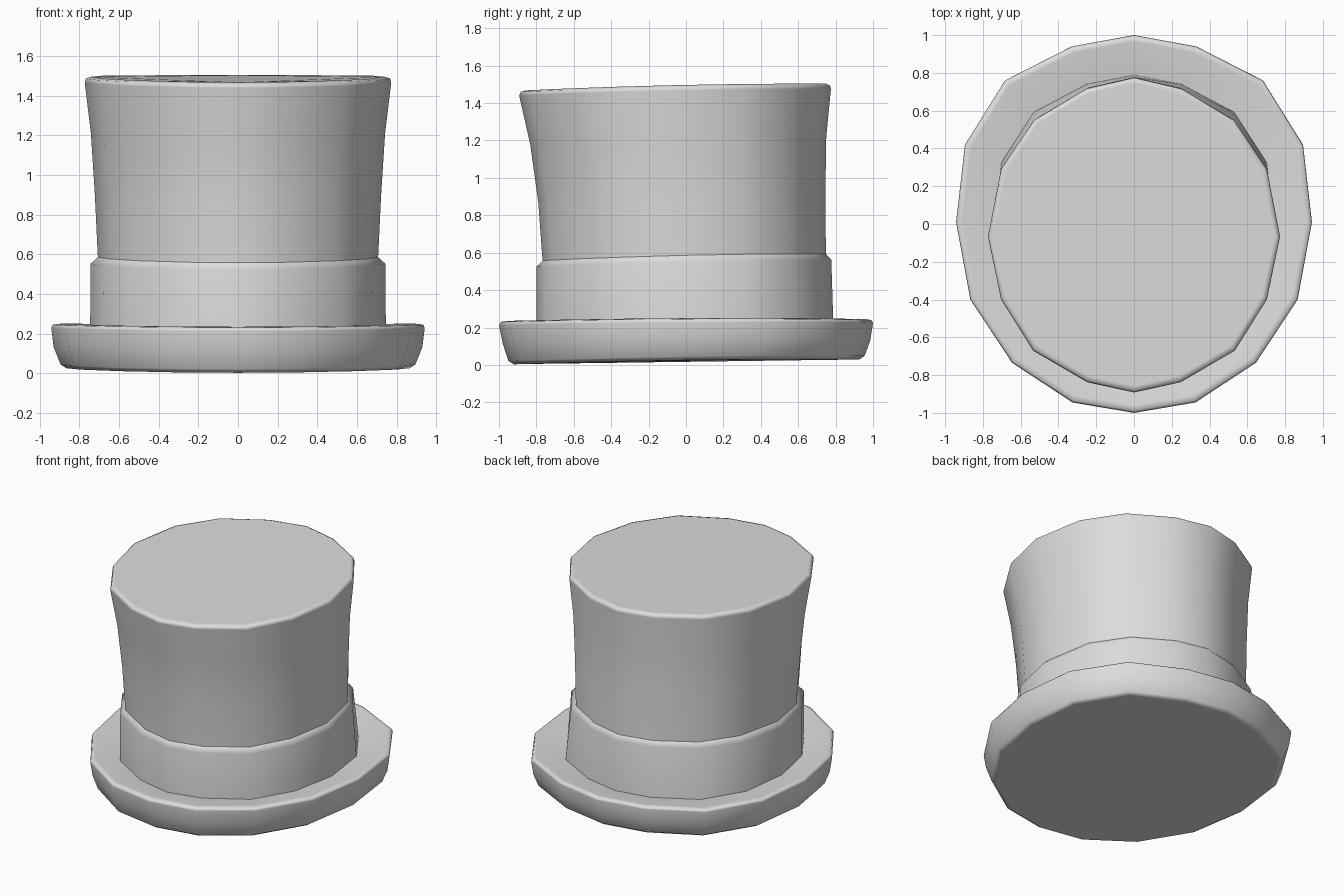
import bpy, bmesh, math

cube = bpy.data.objects.get("Cube")
if cube:
    bpy.data.objects.remove(cube, do_unlink=True)

# One pale grey felt for the whole hat
felt = bpy.data.materials.new("pale grey felt")
felt.use_nodes = True
felt.diffuse_color = (0.72, 0.72, 0.72, 1)
felt.node_tree.nodes["Principled BSDF"].inputs["Base Color"].default_value = (0.72, 0.72, 0.72, 1)

# Left halves of the unit outlines, back to front
BRIM = [(0, 1), (.35, .94), (.725, .76), (.95, .42), (1, .01),
        (.92, -.4), (.685, -.735), (.345, -.945), (0, -1)]
CROWN = [(0, 1), (.325, .93), (.685, .73), (.91, .42), (1, -.01),
         (.91, -.41), (.69, -.735), (.32, -.935), (0, -1)]
# The foot of the band is fuller at the back
FOOT = [(0, 1), (.335, .94), (.712, .752), (.94, .42)] + CROWN[4:]

# Rings where two parts meet: outline, half width, front y, back y, front z, back z
BAND_FOOT = (FOOT, .746, -.8, .788, .207, .212)
BAND_TOP = (CROWN, .707, -.767, .748, .558, .594)


def loft(name, rings, bottom=False, top=False):
    """Skin a stack of rings, with optional end caps."""
    bm = bmesh.new()
    loops = []
    for half, width, front, back, z_front, z_back in rings:
        loop = []
        for x, y in half + [(-x, y) for x, y in half[-2:0:-1]]:
            t = (y + 1) / 2
            curl = 0.01 * x * x      # sides lift a little
            loop.append(bm.verts.new((x * width, front + (back - front) * t,
                                      z_front + (z_back - z_front) * t + curl)))
        loops.append(loop)
    n = len(loops[0])
    for low, high in zip(loops, loops[1:]):
        for i in range(n):
            j = (i + 1) % n
            bm.faces.new((low[j], low[i], high[i], high[j]))
    if bottom:
        bm.faces.new(loops[0])
    if top:
        bm.faces.new(loops[-1][::-1])
    mesh = bpy.data.meshes.new(name)
    bm.to_mesh(mesh)
    bm.free()
    mesh.materials.append(felt)
    obj = bpy.data.objects.new(name, mesh)
    bpy.context.collection.objects.link(obj)
    bpy.ops.object.select_all(action='DESELECT')
    obj.select_set(True)
    bpy.context.view_layer.objects.active = obj
    bpy.ops.object.shade_smooth_by_angle(angle=math.radians(62))
    weighted = obj.modifiers.new("weighted normals", 'WEIGHTED_NORMAL')
    weighted.keep_sharp = True


# Thick brim with a rounded underside and a top that dips towards the band
loft("brim", [
    (BRIM, .865, -.92, .925, .003, .028),
    (BRIM, .895, -.95, .955, .022, .048),
    (BRIM, .93, -.98, .985, .115, .13),
    (BRIM, .942, -1, 1, .213, .225),
    (BRIM, .935, -.99, .99, .23, .24),
    (BRIM, .91, -.96, .965, .235, .245),
    BAND_FOOT,
], bottom=True)

# Band around the foot of the crown, with a bevelled upper edge
loft("hat_band", [
    BAND_FOOT,
    (CROWN, .743, -.798, .777, .525, .562),
    BAND_TOP,
])

# Flared crown with a softened top edge
loft("crown", [
    BAND_TOP,
    (CROWN, .722, -.79, .745, .87, .91),
    (CROWN, .742, -.833, .75, 1.18, 1.22),
    (CROWN, .773, -.892, .775, 1.44, 1.475),
    (CROWN, .767, -.883, .769, 1.46, 1.495),
    (CROWN, .745, -.857, .747, 1.468, 1.504),
], top=True)
